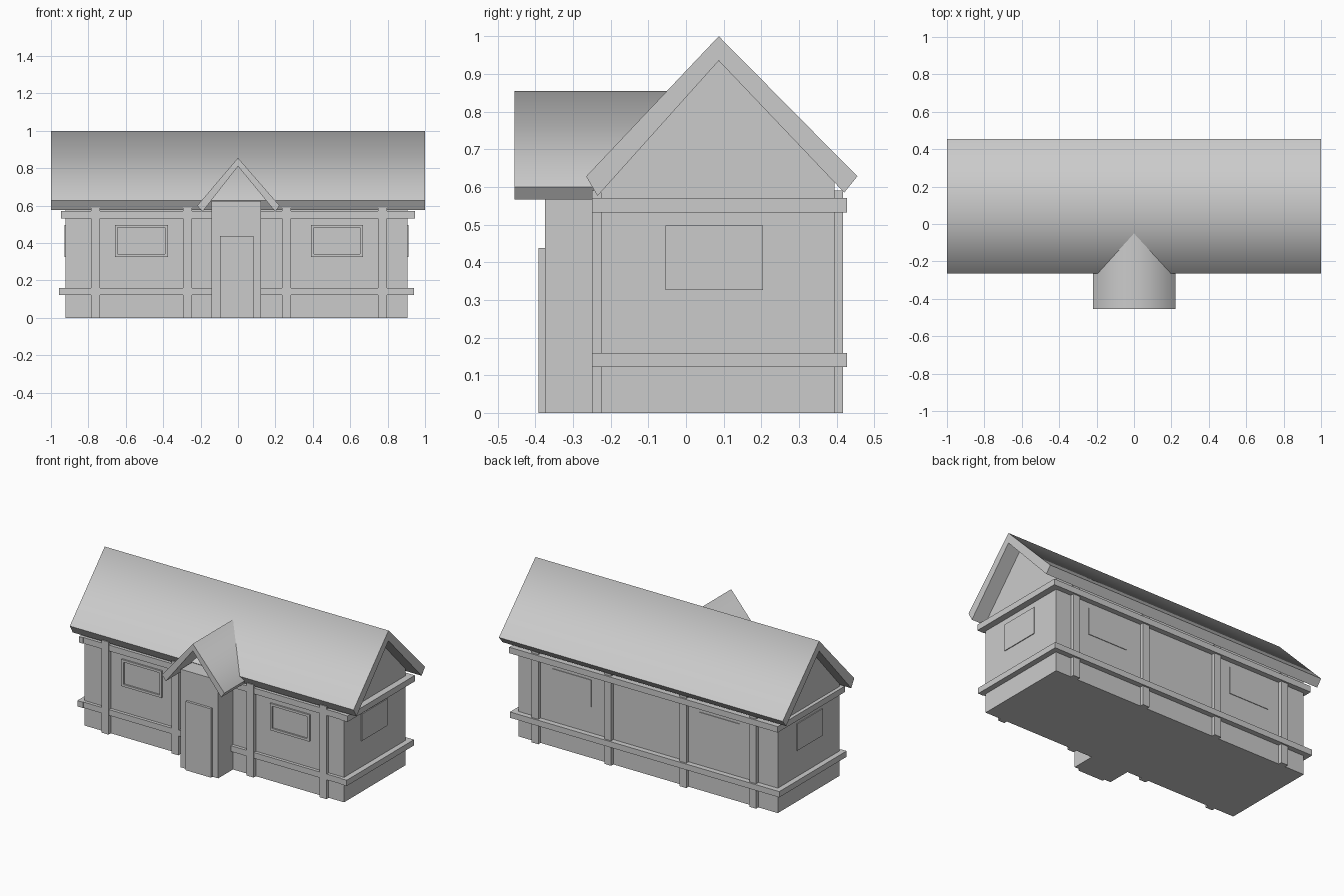
import bpy, bmesh

if "Cube" in bpy.data.objects:
    bpy.data.objects.remove(bpy.data.objects["Cube"])


def box(name, x, y, z):
    """Box from (min, max) ranges on each axis."""
    bm = bmesh.new()
    bmesh.ops.create_cube(bm, size=1)
    for v in bm.verts:
        for i, (a, b) in enumerate((x, y, z)):
            v.co[i] = b if v.co[i] > 0 else a
    return finish(bm, name)


def finish(bm, name):
    bmesh.ops.recalc_face_normals(bm, faces=bm.faces[:])
    mesh = bpy.data.meshes.new(name)
    bm.to_mesh(mesh)
    bm.free()
    ob = bpy.data.objects.new(name, mesh)
    bpy.context.collection.objects.link(ob)
    return ob


def prism(name, profile, start, end, axis, soft_ridge=False):
    """Extrude a (horizontal, z) profile along x or y."""
    bm = bmesh.new()
    place = (lambda h, z, t: (t, h, z)) if axis == 'x' else (lambda h, z, t: (h, t, z))
    a = [bm.verts.new(place(h, z, start)) for h, z in profile]
    b = [bm.verts.new(place(h, z, end)) for h, z in profile]
    n = len(profile)
    bm.faces.new(a)
    bm.faces.new(b[::-1])
    for i in range(n):
        j = (i + 1) % n
        bm.faces.new((a[i], b[i], b[j], a[j]))
    if soft_ridge:
        # only the outer ridge line is shaded smooth, every other edge stays hard
        top = max(z for h, z in profile)
        for f in bm.faces:
            f.smooth = True
        for e in bm.edges:
            e.smooth = all(abs(v.co.z - top) < 1e-5 for v in e.verts)
    return finish(bm, name)


# House shell with gable ends
X0, X1, Y0, Y1 = -0.923, 0.906, -0.226, 0.394
prism("house_walls", [(Y0, 0), (Y1, 0), (Y1, 0.615), (0.087, 0.937), (Y0, 0.587)],
      X0, X1, 'x')

# Main roof
prism("main_roof", [(-0.265, 0.628), (0.087, 1.0), (0.455, 0.628), (0.42, 0.585),
                    (0.087, 0.935), (-0.235, 0.576)], -1, 1, 'x', True)

# Porch, door and porch roof
box("porch", (-0.141, 0.123), (-0.375, Y0 + 0.01), (0, 0.625))
box("door", (-0.096, 0.083), (-0.391, -0.37), (0, 0.438))
prism("porch_roof", [(-0.218, 0.6), (0, 0.855), (0.222, 0.6), (0.2, 0.567),
                     (0, 0.81), (-0.19, 0.567)], -0.455, -0.04, 'y', True)

# Vertical timber posts, front and back
for x in (-0.762, -0.27, 0.26, 0.773):
    box("front_post", (x - 0.024, x + 0.024), (-0.249, Y0 + 0.005), (0, 0.59))
    box("back_post", (x - 0.024, x + 0.024), (Y1 - 0.005, 0.417), (0, 0.59))

# Horizontal timber rails around the house
for level, z, xa, xb in (("lower", (0.122, 0.159), -0.957, 0.941),
                         ("upper", (0.532, 0.57), -0.946, 0.947)):
    box(level + "_front_rail", (xa, xb), (-0.246, Y0 + 0.005), z)
    box(level + "_back_rail", (xa, xb), (Y1 - 0.005, 0.428), z)
    box(level + "_left_rail", (xa, X0 + 0.005), (-0.25, 0.428), z)
    box(level + "_right_rail", (X1 - 0.005, xb), (-0.25, 0.428), z)

# Windows: framed at the front, flat panels at back and sides
Z0, Z1, T = 0.326, 0.497, 0.015
for a, b in ((-0.658, -0.374), (0.39, 0.668)):
    depth = (Y0 - 0.01, Y0 + 0.005)
    box("window_sill", (a, b), depth, (Z0, Z0 + T))
    box("window_head", (a, b), depth, (Z1 - T, Z1))
    for s in (a, b - T):
        box("window_jamb", (s, s + T), depth, (Z0 + T, Z1 - T))
    box("back_window", (a, b), (Y1 - 0.005, Y1 + 0.004), (Z0, Z1))
for x in (X0, X1):
    box("side_window", (x - 0.005, x + 0.005), (-0.055, 0.205), (Z0, Z1))
